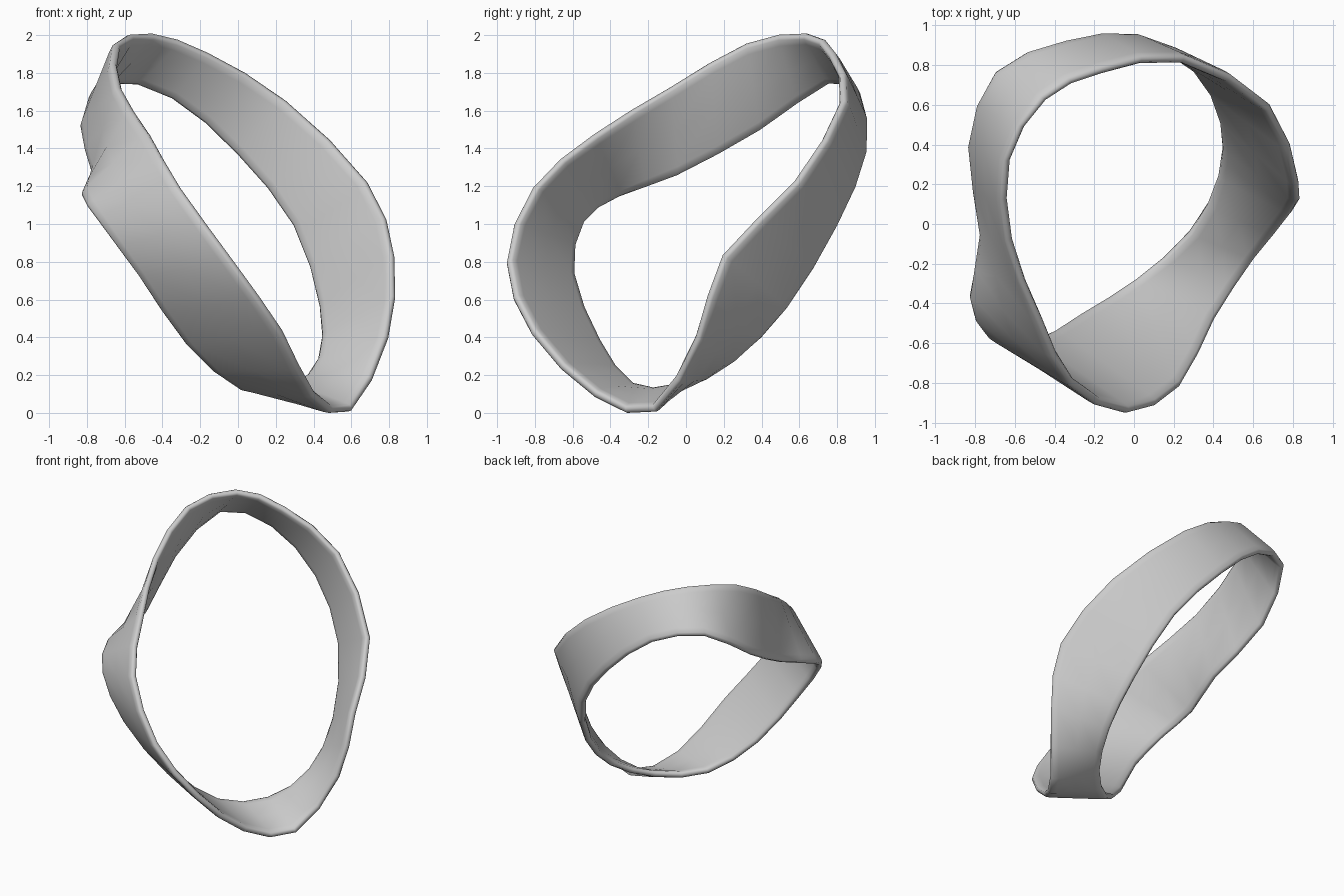
import bpy, bmesh
from mathutils import Vector

if "Cube" in bpy.data.objects:
    bpy.data.objects.remove(bpy.data.objects["Cube"])

# Stations round the loop: first rim point (x, y, z), then the opposite rim point
STATIONS = [
    (0.82, 0.20, 0.83, 0.44, 0.53, 0.56),
    (0.68, 0.58, 1.22, 0.30, 0.79, 0.99),
    (0.25, 0.83, 1.65, 0.00, 0.94, 1.37),
    (-0.16, 0.77, 1.90, -0.35, 0.91, 1.67),
    (-0.45, 0.63, 2.00, -0.69, 0.76, 1.75),
    (-0.64, 0.32, 1.95, -0.82, 0.39, 1.50),
    (-0.63, -0.08, 1.72, -0.76, -0.05, 1.26),
    (-0.47, -0.48, 1.47, -0.82, -0.36, 1.15),
    (-0.31, -0.80, 1.19, -0.73, -0.55, 1.01),
    (-0.03, -0.94, 0.80, -0.52, -0.60, 0.73),
    (0.23, -0.81, 0.43, -0.27, -0.46, 0.37),
    (0.40, -0.48, 0.10, 0.01, -0.28, 0.14),
    (0.60, -0.17, 0.02, 0.28, -0.04, 0.14),
    (0.79, 0.06, 0.40, 0.43, 0.25, 0.28),
]


def smooth_loop(points):
    """Closed loop with one spline midpoint between neighbours."""
    n, out = len(points), []
    for i in range(n):
        a, b, c, d = (points[(i + k) % n] for k in (-1, 0, 1, 2))
        out += [b, (b + c) * 0.5625 - (a + d) * 0.0625]
    return out


rim_a = smooth_loop([Vector(s[:3]) for s in STATIONS])
rim_b = smooth_loop([Vector(s[3:]) for s in STATIONS])
count = len(rim_a)

# Cross-section: (distance in from a rim, half thickness), softly rounded rims
HALF = [(0.0, 0.010), (0.014, 0.021), (0.05, 0.024)]

bm = bmesh.new()
rings = []
for i in range(count):
    a, b = rim_a[i], rim_b[i]
    across = (b - a).normalized()
    j, k = (i + 1) % count, i - 1
    along = rim_a[j] + rim_b[j] - rim_a[k] - rim_b[k]
    normal = along.cross(across).normalized()
    mid = (a + b) / 2
    top = [a + across * d + normal * t for d, t in HALF]
    top += [mid + normal * 0.024]
    top += [b - across * d + normal * t for d, t in reversed(HALF)]
    bottom = [b - across * d - normal * t for d, t in HALF]
    bottom += [mid - normal * 0.024]
    bottom += [a + across * d - normal * t for d, t in reversed(HALF)]
    rings.append([bm.verts.new(p) for p in top + bottom])

# Skin neighbouring cross-sections into the closed band
m = len(rings[0])
for i in range(count):
    r, s = rings[i], rings[(i + 1) % count]
    for k in range(m):
        bm.faces.new((r[k], r[(k + 1) % m], s[(k + 1) % m], s[k]))
bmesh.ops.recalc_face_normals(bm, faces=bm.faces)

# Rest the band on z = 0
low = min(v.co.z for v in bm.verts)
bmesh.ops.translate(bm, verts=bm.verts, vec=(0, 0, -low))
for f in bm.faces:
    f.smooth = True

mesh = bpy.data.meshes.new("twisted_band")
bm.to_mesh(mesh)
bm.free()
band = bpy.data.objects.new("twisted_band", mesh)
bpy.context.collection.objects.link(band)
